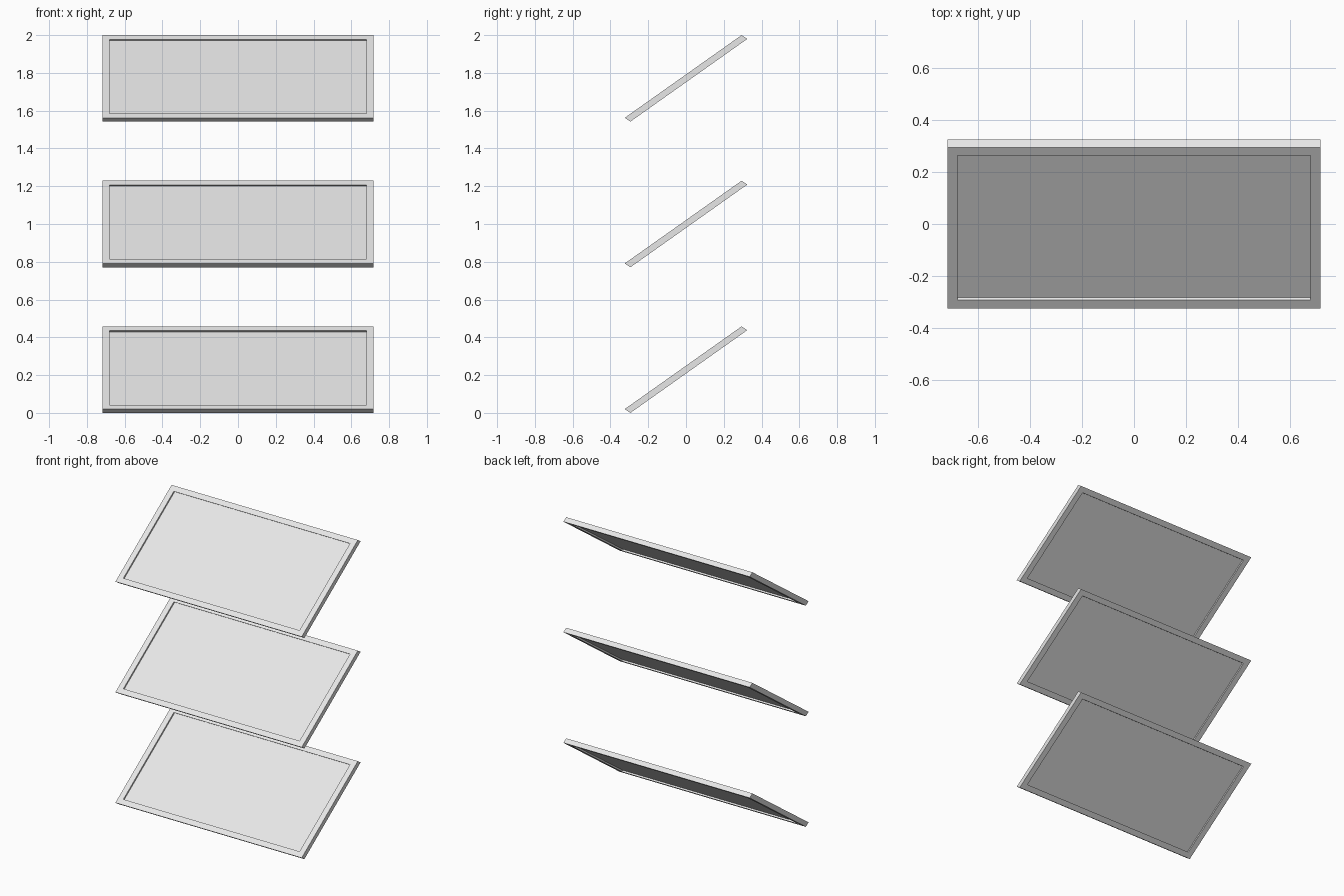
import bpy, bmesh
from mathutils import Matrix, Vector

default = bpy.data.objects.get("Cube")
if default:
    bpy.data.objects.remove(default, do_unlink=True)

# Single light grey finish
grey = bpy.data.materials.new("light_grey")
grey.use_nodes = True
grey.diffuse_color = (0.8, 0.8, 0.8, 1)
grey.node_tree.nodes["Principled BSDF"].inputs["Base Color"].default_value = (0.8, 0.8, 0.8, 1)

WIDTH, LENGTH, BORDER = 1.437, 0.758, 0.055
SLOPE = Vector((0, 0.619, 0.438))      # front edge to back edge
THICK = Vector((0, -0.03, 0.02))       # underside to upper side
HEIGHT = SLOPE.z + THICK.z
SPACING = (2 - HEIGHT) / 2


def make_slat(name, z):
    """Flat board recessed on both sides, then slanted into place."""
    bm = bmesh.new()
    bmesh.ops.create_cube(bm, size=1, matrix=Matrix.Diagonal((WIDTH, LENGTH, 1, 1)))
    bm.normal_update()
    panels = [f for f in bm.faces if abs(f.normal.z) > 0.9]
    bmesh.ops.inset_individual(bm, faces=panels, thickness=BORDER)
    # Sink each panel by a third of the thickness
    bmesh.ops.inset_individual(bm, faces=panels, thickness=0, depth=-1 / 3)
    slant = Matrix((Vector((1, 0, 0)), SLOPE / LENGTH, THICK)).transposed()
    bmesh.ops.transform(bm, matrix=slant.to_4x4(), verts=bm.verts)
    bm.normal_update()
    mesh = bpy.data.meshes.new(name)
    bm.to_mesh(mesh)
    bm.free()
    mesh.materials.append(grey)
    slat = bpy.data.objects.new(name, mesh)
    slat.location.z = z
    bpy.context.collection.objects.link(slat)


# Three stacked slats
for i, name in enumerate(("lower_slat", "middle_slat", "upper_slat")):
    make_slat(name, HEIGHT / 2 + i * SPACING)
